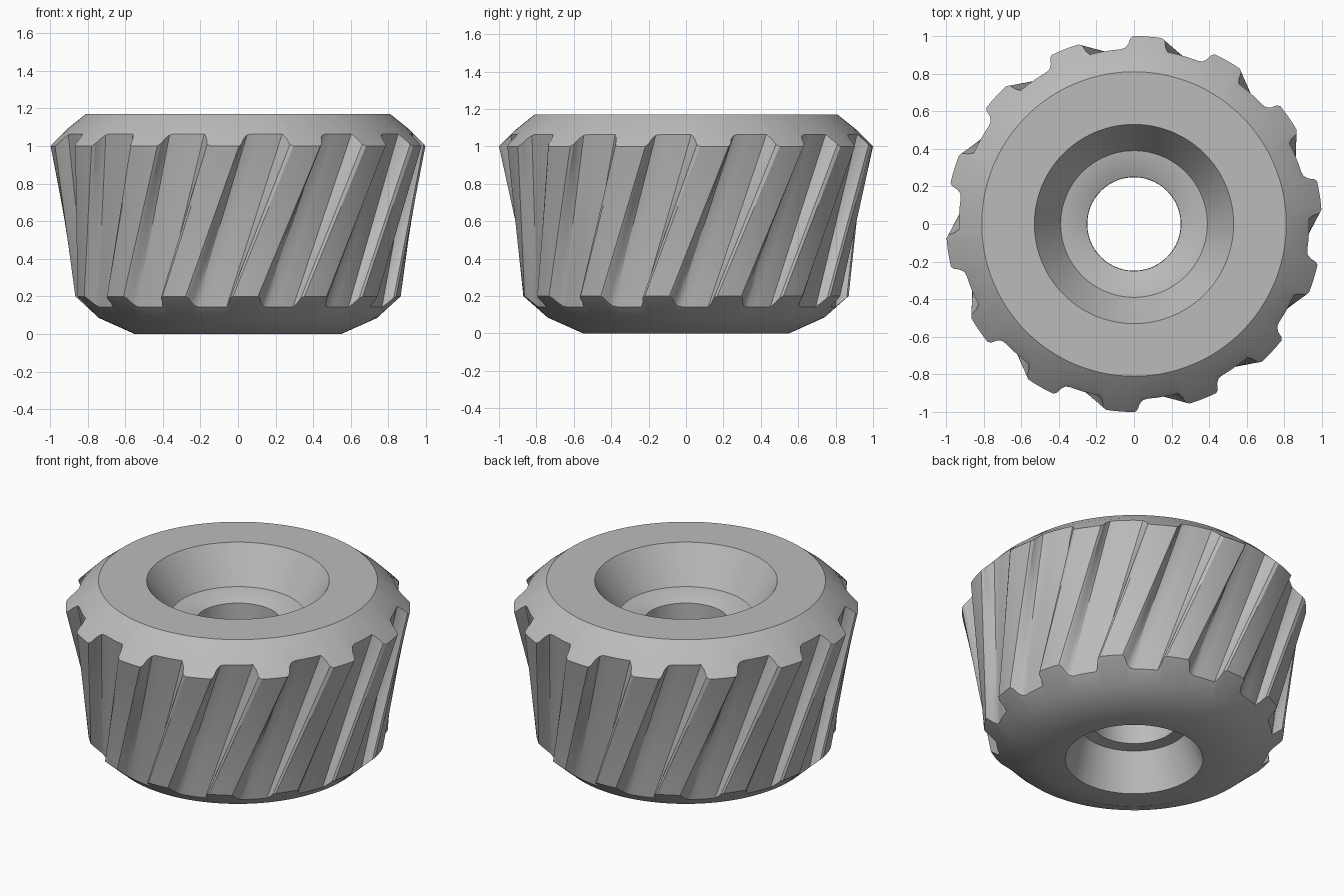
import bpy, bmesh, math
from mathutils import Vector

cube = bpy.data.objects.get("Cube")
if cube:
    bpy.data.objects.remove(cube)

TEETH = 14
PITCH = 360 / TEETH
TWIST = 19.0      # degrees the grooves turn from bottom to top
STEPS = 8         # rings along each groove

# One tooth: (angle within the pitch, depth below the tooth crest)
TOOTH = [(-9.2, .068), (-8.2, .045), (-7.6, .01), (-6.6, 0), (-3.5, 0), (-0.5, 0), (2.2, 0),
         (3.0, .012), (3.7, .042), (4.8, .062), (6.4, .068), (9.5, .068), (12.8, .068)]
# Bore from the bottom rim up to the top rim (radius, height)
BORE = [(.40, 0), (.32, .24), (.25, .25), (.25, .91), (.32, .94), (.39, .95), (.53, 1.17)]


def point(radius, z, degrees):
    a = math.radians(degrees)
    return Vector((radius * math.cos(a), radius * math.sin(a), z))


def column(angle, depth):
    """Closed loop of points around the section at one angle."""
    low = angle - TWIST
    top = point(1 - depth, 1 + .95 * depth, angle)
    bottom = point(.87 - depth, .2 - .85 * depth, low)
    pts = [point(.81, 1.17, angle), point(.91, 1.09, angle)]
    pts += [top.lerp(bottom, i / STEPS) for i in range(STEPS + 1)]
    pts += [point(.74, .085, low), point(.55, 0, low)]
    pts += [point(r, z, low + TWIST * z / 1.17) for r, z in BORE]
    return pts


# Fluted cutter body with its bore
bm = bmesh.new()
columns = []
for t in range(TEETH):
    for offset, depth in TOOTH:
        angle = 267.8 + t * PITCH + offset + 2.3 - 2.0
        columns.append([bm.verts.new(p) for p in column(angle, depth)])
for a, b in zip(columns, columns[1:] + columns[:1]):
    n = len(a)
    for i in range(n):
        j = (i + 1) % n
        bm.faces.new((a[i], a[j], b[j], b[i]))
bmesh.ops.recalc_face_normals(bm, faces=bm.faces)

mesh = bpy.data.meshes.new("fluted_body")
bm.to_mesh(mesh)
bm.free()
body = bpy.data.objects.new("fluted_body", mesh)
bpy.context.collection.objects.link(body)

# Plain grey metal
grey = bpy.data.materials.new("plain_grey")
grey.use_nodes = True
colour = (.5, .5, .5, 1)
grey.diffuse_color = colour
grey.node_tree.nodes["Principled BSDF"].inputs["Base Color"].default_value = colour
mesh.materials.append(grey)

bpy.ops.object.select_all(action='DESELECT')
body.select_set(True)
bpy.context.view_layer.objects.active = body
bpy.ops.object.shade_smooth_by_angle(angle=math.radians(28))
